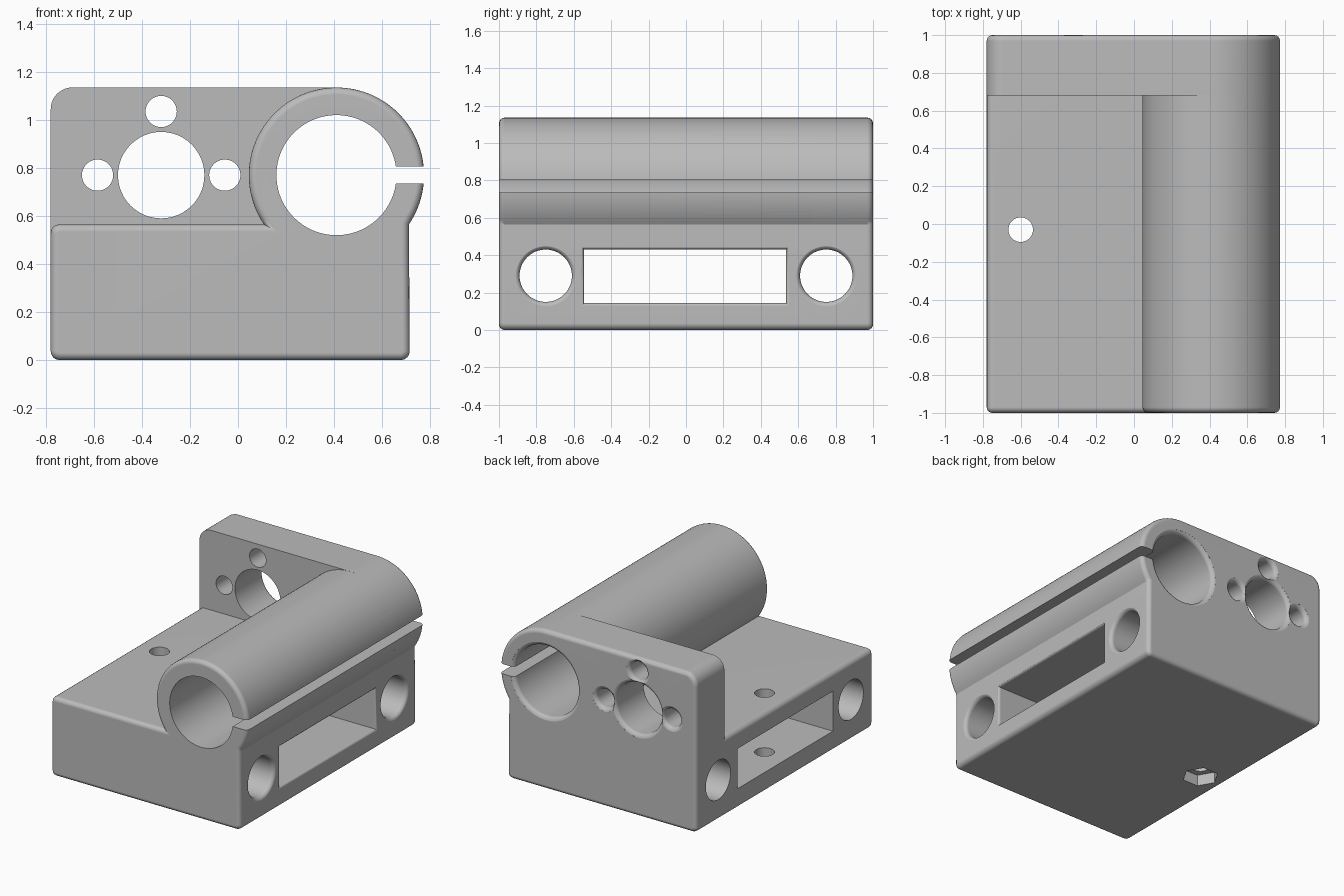
import bpy, bmesh
from math import sin, cos, pi, radians, asin
from mathutils import Vector

if "Cube" in bpy.data.objects:
    bpy.data.objects.remove(bpy.data.objects["Cube"], do_unlink=True)

LEFT, RIGHT, DECK, TOP = -0.78, 0.715, 0.565, 1.135
WALL_Y = 0.68
TUBE_X, TUBE_Z, TUBE_R, BORE_R = 0.41, 0.77, 0.365, 0.25
FILLET = 0.03

grey = bpy.data.materials.new("plain grey")
grey.use_nodes = True
grey.diffuse_color = (0.5, 0.5, 0.5, 1)
grey.node_tree.nodes["Principled BSDF"].inputs["Base Color"].default_value = (0.5, 0.5, 0.5, 1)


def make_object(name, bm):
    bmesh.ops.recalc_face_normals(bm, faces=bm.faces)
    mesh = bpy.data.meshes.new(name)
    bm.to_mesh(mesh)
    bm.free()
    mesh.materials.append(grey)
    obj = bpy.data.objects.new(name, mesh)
    bpy.context.scene.collection.objects.link(obj)
    return obj


def arc(cx, cz, r, start, end, steps):
    angles = [radians(start + (end - start) * i / steps) for i in range(steps + 1)]
    return [(cx + r * cos(a), cz + r * sin(a)) for a in angles]


def extrude_profile(name, points, y0, y1, round_y):
    """Solid along y whose end at round_y has a filleted rim."""
    bm = bmesh.new()
    rings = [[bm.verts.new((x, y, z)) for x, z in points] for y in (y0, y1)]
    n = len(points)
    for ring in rings:
        bm.faces.new(ring)
    for i in range(n):
        j = (i + 1) % n
        bm.faces.new((rings[0][i], rings[0][j], rings[1][j], rings[1][i]))
    bmesh.ops.recalc_face_normals(bm, faces=bm.faces)
    rim = [e for e in bm.edges if all(abs(v.co.y - round_y) < 1e-5 for v in e.verts)]
    bmesh.ops.bevel(bm, geom=rim, offset=FILLET, segments=4, profile=0.5,
                    affect='EDGES', clamp_overlap=False)
    return make_object(name, bm)


def plug(name, axis, centre, half, start, end, sides=64, flare=0.0):
    """Cutter along an axis; its end can flare out to leave a rounded mouth."""
    u, v, w = {'X': ((0, 1, 0), (0, 0, 1), (1, 0, 0)),
               'Y': ((1, 0, 0), (0, 0, 1), (0, 1, 0)),
               'Z': ((1, 0, 0), (0, 1, 0), (0, 0, 1))}[axis]
    u, v, w = Vector(u), Vector(v), Vector(w)
    stations = [(start, 0.0)]
    if flare:
        for i in range(5):
            a = i / 4 * pi / 2 * 0.9
            stations.append((end - flare + flare * sin(a), flare * (1 - cos(a))))
        stations.append((end + 0.05, stations[-1][1]))
    else:
        stations.append((end, 0.0))
    if sides == 4:
        outline = [(-1, -1), (1, -1), (1, 1), (-1, 1)]
    else:
        outline = [(cos(2 * pi * i / sides), sin(2 * pi * i / sides)) for i in range(sides)]
    bm = bmesh.new()
    rings = []
    for d, grow in stations:
        rings.append([bm.verts.new(u * (centre[0] + a * (half[0] + grow))
                                   + v * (centre[1] + b * (half[1] + grow)) + w * d)
                      for a, b in outline])
    bm.faces.new(rings[0])
    bm.faces.new(rings[-1])
    for r0, r1 in zip(rings, rings[1:]):
        for i in range(len(outline)):
            j = (i + 1) % len(outline)
            bm.faces.new((r0[i], r0[j], r1[j], r1[i]))
    obj = make_object(name, bm)
    obj.hide_render = True
    return obj


# Shared outline pieces: rounded bottom corners and the tube arc
c = FILLET + 0.006
bottom = (arc(LEFT + c, c, c, 180, 270, 4) + arc(RIGHT - c, c, c, 270, 360, 4))
join = -asin((TUBE_Z - DECK) / TUBE_R) * 180 / pi

# Low body with the tube on top
body_outline = (bottom + arc(TUBE_X, TUBE_Z, TUBE_R, join, 180 - join, 80)
                + arc(LEFT + c, DECK - c, c, 90, 180, 4))
body = extrude_profile("clamp_body", body_outline, -1, WALL_Y, -1)

# Tall end wall that blends into the tube
wall_outline = (bottom + arc(TUBE_X, TUBE_Z, TUBE_R, join, 90, 42)
                + arc(LEFT + 0.09, TOP - 0.09, 0.09, 90, 180, 10))
wall = extrude_profile("end_wall", wall_outline, WALL_Y, 1, 1)

cutters = []

# Tube bore and its clamping slot
cutters.append(plug("bore_cutter", 'Y', (TUBE_X, TUBE_Z), (BORE_R, BORE_R), -1.1, 1, 96, FILLET))
cutters.append(plug("slot_cutter", 'Y', (0.75, TUBE_Z), (0.2, 0.035), -1.1, 1.1, 4))

# Large hole and three screw holes in the wall
for x, z, r in ((-0.32, 0.77, 0.18), (-0.32, 1.035, 0.065),
                (-0.585, 0.77, 0.065), (-0.055, 0.77, 0.065)):
    cutters.append(plug("wall_hole_cutter", 'Y', (x, z), (r, r), 0.5, 1, 48, FILLET))

# Two rod tunnels and the rectangular window through the body
for y in (-0.75, 0.75):
    cutters.append(plug("rod_cutter", 'X', (y, 0.29), (0.14, 0.14), -1, RIGHT, 64, FILLET))
cutters.append(plug("window_cutter", 'X', (-0.005, 0.287), (0.54, 0.143), -1, RIGHT, 4, 0.02))

# Vertical bolt hole with a hexagonal nut pocket underneath
cutters.append(plug("bolt_cutter", 'Z', (-0.6, -0.03), (0.065, 0.065), -0.1, 0.8, 40))
cutters.append(plug("nut_cutter", 'Z', (-0.6, -0.03), (0.12, 0.12), -0.1, 0.08, 6))

# Join and cut, then keep only the finished solid
for tool, operation in [(wall, 'UNION')] + [(t, 'DIFFERENCE') for t in cutters]:
    mod = body.modifiers.new(tool.name, 'BOOLEAN')
    mod.operation, mod.solver, mod.object = operation, 'EXACT', tool
bpy.context.view_layer.update()
solid = bpy.data.meshes.new_from_object(body.evaluated_get(bpy.context.evaluated_depsgraph_get()))
body.modifiers.clear()
body.data = solid
for tool in [wall] + cutters:
    bpy.data.objects.remove(tool, do_unlink=True)

# Smooth curves, crisp edges
bpy.ops.object.select_all(action='DESELECT')
body.select_set(True)
bpy.context.view_layer.objects.active = body
bpy.ops.object.shade_smooth_by_angle(angle=radians(32))
normals = body.modifiers.new("flat_face_normals", 'WEIGHTED_NORMAL')
normals.keep_sharp = True
